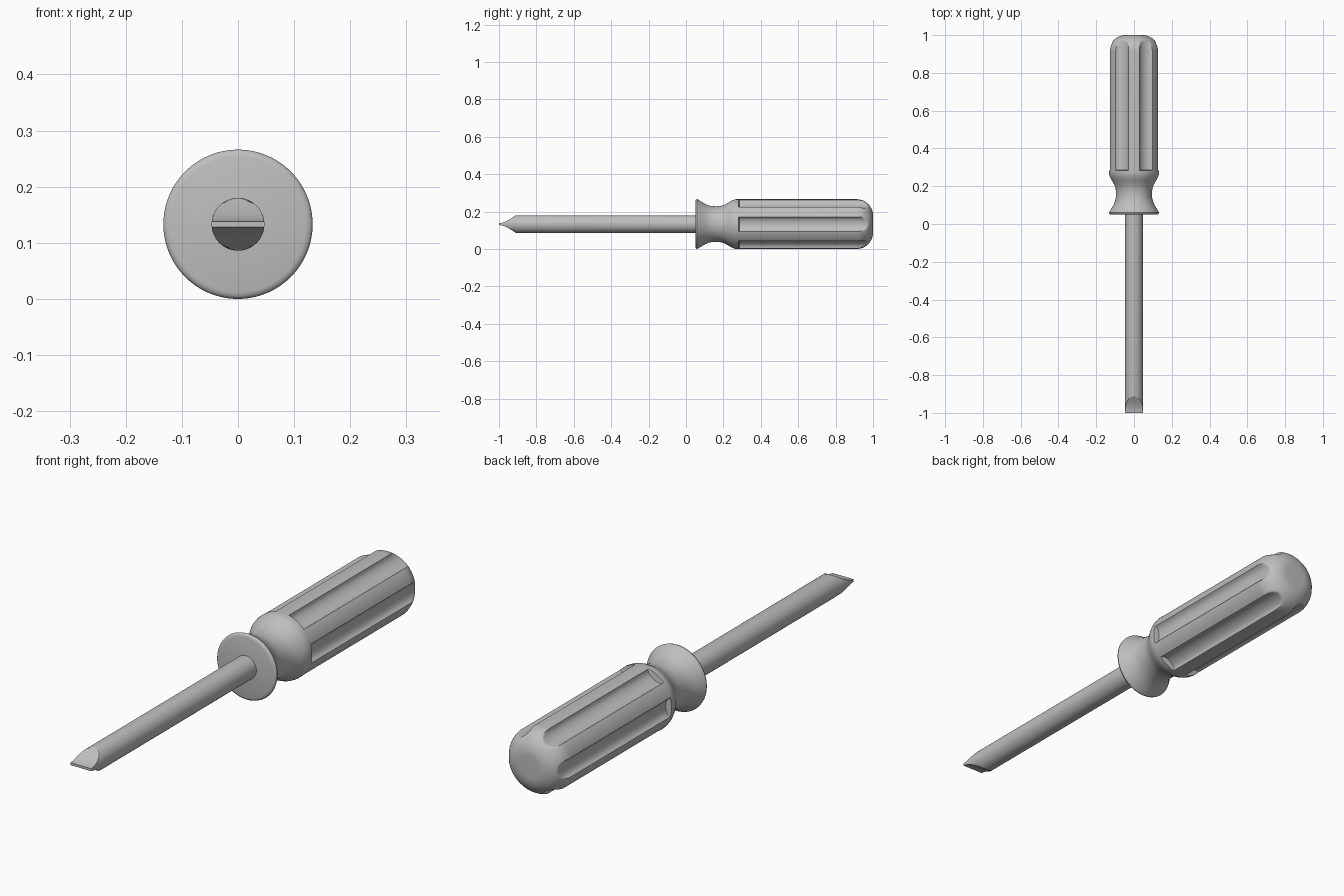
import bpy, bmesh
from math import sin, cos, asin, pi, sqrt

if "Cube" in bpy.data.objects:
    bpy.data.objects.remove(bpy.data.objects["Cube"])

R = 0.133          # handle radius, also height of the axis
SHAFT = 0.047      # shaft radius

grey = bpy.data.materials.new("plain grey")
grey.use_nodes = True
colour = (0.52, 0.52, 0.52, 1)
grey.diffuse_color = colour
grey.node_tree.nodes["Principled BSDF"].inputs["Base Color"].default_value = colour


def loft(name, rings, angle):
    """Skin closed rings of (x, y, z) points and cap both ends."""
    bm = bmesh.new()
    loops = [[bm.verts.new((x, y, z + R)) for x, y, z in ring] for ring in rings]
    n = len(loops[0])
    for a, b in zip(loops, loops[1:]):
        for i in range(n):
            j = (i + 1) % n
            bm.faces.new((a[i], a[j], b[j], b[i]))
    bm.faces.new(loops[0])
    bm.faces.new(loops[-1])
    bmesh.ops.remove_doubles(bm, verts=bm.verts, dist=1e-5)
    bmesh.ops.recalc_face_normals(bm, faces=bm.faces)
    mesh = bpy.data.meshes.new(name)
    bm.to_mesh(mesh)
    bm.free()
    mesh.materials.append(grey)
    obj = bpy.data.objects.new(name, mesh)
    bpy.context.collection.objects.link(obj)
    bpy.ops.object.select_all(action='DESELECT')
    obj.select_set(True)
    bpy.context.view_layer.objects.active = obj
    bpy.ops.object.shade_smooth_by_angle(angle=angle)
    return obj


# Handle: turned profile with six straight flutes
SIDES, FLUTES = 192, 6
HALF_WIDTH, DEPTH = 0.29, 0.024      # flute half angle and depth
FLUTE_START = 0.282


def flute_radius(t):
    step = 2 * pi / FLUTES
    d = abs((t + step / 2) % step - step / 2)
    if d >= HALF_WIDTH:
        return R
    return R - DEPTH * sqrt(1 - (d / HALF_WIDTH) ** 2)


profile = [(.05, .121), (.052, .128), (.056, .132), (.06, .133), (.066, .130),
           (.08, .121), (.10, .109), (.12, .100), (.14, .096), (.165, .095),
           (.185, .097), (.205, .103), (.225, .114), (.24, .123), (.255, .130),
           (.268, R), (FLUTE_START, R), (FLUTE_START + .003, R), (.6, R)]
CORNER = 0.088
profile += [(1 - CORNER + CORNER * sin(a), R - CORNER + CORNER * cos(a))
            for a in (i * pi / 40 for i in range(21))]

handle_rings = []
for y, r in profile:
    ring = []
    for i in range(SIDES):
        t = 2 * pi * i / SIDES
        rr = min(r, flute_radius(t)) if y > FLUTE_START else r
        ring.append((rr * cos(t), y, rr * sin(t)))
    handle_rings.append(ring)
loft("handle", handle_rings, 0.6)

# Shaft with a hollow-ground flat tip: round section trimmed to a half height
ARC = 24
tip = [(-1, .005), (-.985, .007), (-.97, .012), (-.955, .019),
       (-.94, .0275), (-.925, .037), (-.91, SHAFT), (.06, SHAFT)]
shaft_rings = []
for y, h in tip:
    phi = asin(min(1, h / SHAFT))
    arc = [phi * (2 * i / ARC - 1) for i in range(ARC + 1)]
    angles = arc + [pi + a for a in arc]
    shaft_rings.append([(SHAFT * cos(a), y, SHAFT * sin(a)) for a in angles])
loft("shaft", shaft_rings, 0.5)
